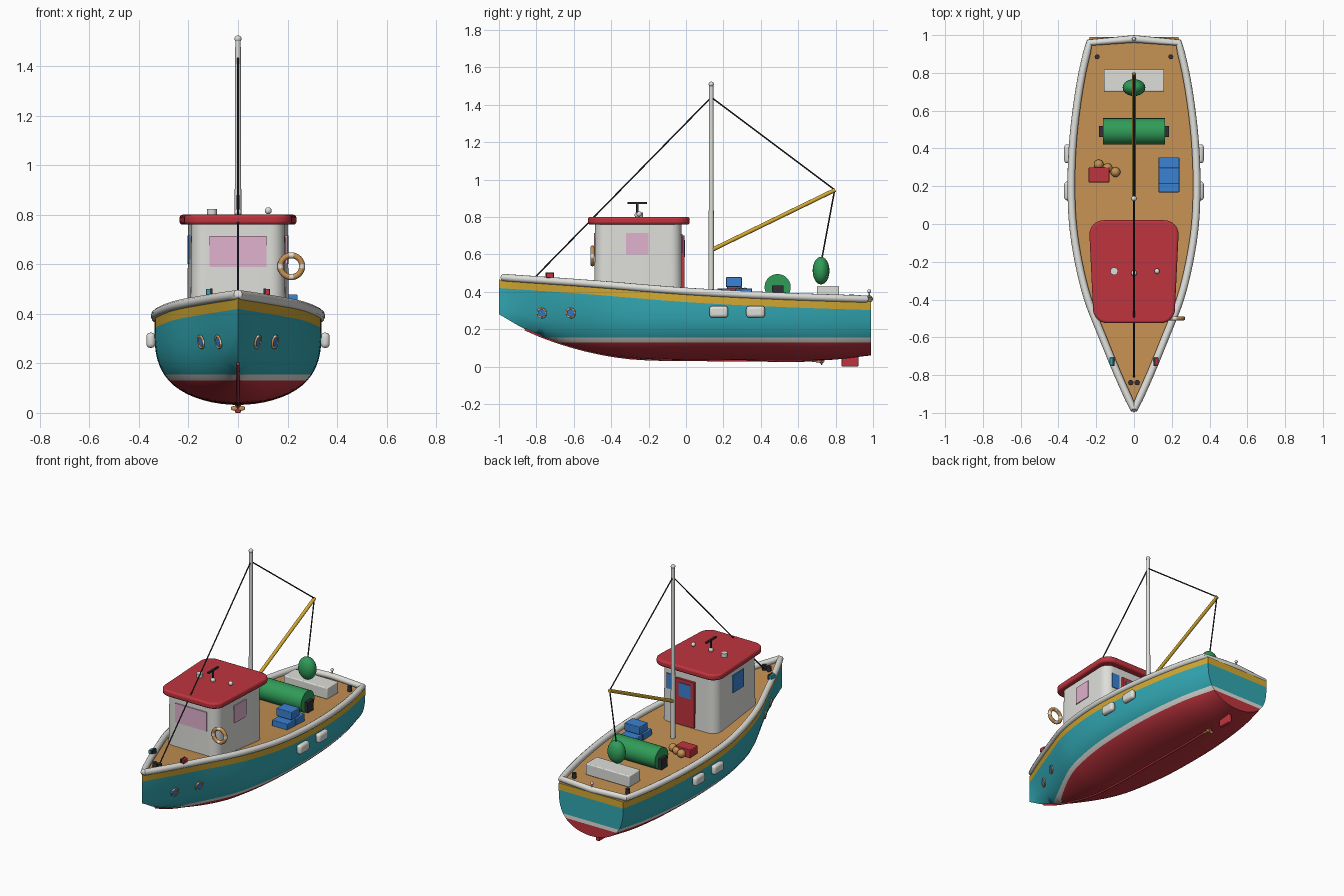
import bpy, bmesh, math
from mathutils import Vector, Matrix

if "Cube" in bpy.data.objects:
    bpy.data.objects.remove(bpy.data.objects["Cube"])


def material(name, r, g, b):
    m = bpy.data.materials.new(name)
    m.diffuse_color = [((c / 255 + 0.055) / 1.055) ** 2.4 for c in (r, g, b)] + [1]
    m.use_nodes = True
    m.node_tree.nodes["Principled BSDF"].inputs["Base Color"].default_value = m.diffuse_color
    return m


TEAL = material("teal", 50, 168, 180)
YELLOW = material("yellow", 212, 170, 50)
WHITE = material("white", 222, 222, 218)
RED = material("red", 192, 52, 62)
BLUE = material("blue", 58, 130, 212)
GREEN = material("green", 48, 156, 88)
WOOD = material("wood", 196, 144, 82)
DARK = material("dark", 48, 48, 54)
PINK = material("pink", 224, 178, 205)


def finish(name, bm, mats, smooth=35, bevel=0):
    bmesh.ops.recalc_face_normals(bm, faces=bm.faces)
    me = bpy.data.meshes.new(name)
    bm.to_mesh(me)
    bm.free()
    for m in mats:
        me.materials.append(m)
    ob = bpy.data.objects.new(name, me)
    bpy.context.collection.objects.link(ob)
    bpy.ops.object.select_all(action='DESELECT')
    bpy.context.view_layer.objects.active = ob
    ob.select_set(True)
    if bevel:
        mod = ob.modifiers.new("bevel", 'BEVEL')
        mod.width, mod.segments, mod.limit_method = bevel, 3, 'ANGLE'
    if smooth:
        bpy.ops.object.shade_smooth_by_angle(angle=math.radians(smooth))
    return ob


def box(name, centre, size, mat, bevel=0, turn=0):
    bm = bmesh.new()
    bmesh.ops.create_cube(bm, size=1, matrix=Matrix.Translation(centre) @
                          Matrix.Rotation(turn, 4, 'Z') @ Matrix.Diagonal((*size, 1)))
    return finish(name, bm, [mat], 35 if bevel else 0, bevel)


def ball(name, centre, size, mat):
    bm = bmesh.new()
    bmesh.ops.create_uvsphere(bm, u_segments=20, v_segments=12, radius=1,
                              matrix=Matrix.Translation(centre) @ Matrix.Diagonal((*size, 1)))
    return finish(name, bm, [mat], 60)


def rod(name, a, b, r, mat, r2=None, seg=16, bevel=0):
    a, b = Vector(a), Vector(b)
    bm = bmesh.new()
    bmesh.ops.create_cone(bm, cap_ends=True, segments=seg, radius1=r, radius2=r if r2 is None else r2,
                          depth=(b - a).length, matrix=Matrix.Translation((a + b) / 2) @
                          (b - a).to_track_quat('Z', 'Y').to_matrix().to_4x4())
    return finish(name, bm, [mat], 35, bevel)


def ring(name, centre, axis, R, r, mats, n=32, k=10):
    bm = bmesh.new()
    M = Matrix.Translation(centre) @ Vector(axis).to_track_quat('Z', 'Y').to_matrix().to_4x4()
    v = [[bm.verts.new(M @ Vector(((R + r * math.cos(q)) * math.cos(p), (R + r * math.cos(q)) * math.sin(p),
                                   r * math.sin(q)))) for q in [j * math.tau / k for j in range(k)]]
         for p in [i * math.tau / n for i in range(n)]]
    for i in range(n):
        for j in range(k):
            f = bm.faces.new((v[i][j], v[(i + 1) % n][j], v[(i + 1) % n][(j + 1) % k], v[i][(j + 1) % k]))
            f.material_index = 1 if len(mats) > 1 and (i + 1) % 8 < 2 else 0
    return finish(name, bm, mats, 60)


def prism(name, wf, wb, y0, y1, z0, z1, r, taper, mat, bevel=0):
    """Rounded four-sided block, half width wf at the front and wb at the back."""
    pts = []
    for cx, cy, a0 in ((wb - r, y1 - r, 0), (-wb + r, y1 - r, 90), (-wf + r, y0 + r, 180), (wf - r, y0 + r, 270)):
        for i in range(9):
            a = math.radians(a0 + i * 90 / 8)
            pts.append((cx + r * math.cos(a), cy + r * math.sin(a)))
    bm, ym = bmesh.new(), (y0 + y1) / 2
    lo = [bm.verts.new((x, y, z0)) for x, y in pts]
    hi = [bm.verts.new((x * taper, ym + (y - ym) * taper, z1)) for x, y in pts]
    bm.faces.new(lo)
    bm.faces.new(hi)
    for i in range(len(pts)):
        j = (i + 1) % len(pts)
        bm.faces.new((lo[i], lo[j], hi[j], hi[i]))
    return finish(name, bm, [mat], 35, bevel)


def curve(pts, y):
    """Smooth interpolation through (y, value) pairs."""
    n = len(pts)
    i = max(k for k in range(n - 1) if k == 0 or pts[k][0] <= y)
    slope = lambda k: ((pts[min(k + 1, n - 1)][1] - pts[max(k - 1, 0)][1]) /
                       (pts[min(k + 1, n - 1)][0] - pts[max(k - 1, 0)][0]))
    (a, p), (b, q) = pts[i], pts[i + 1]
    h = b - a
    t = (y - a) / h
    return ((2 * t**3 - 3 * t**2 + 1) * p + (t**3 - 2 * t**2 + t) * h * slope(i) +
            (3 * t**2 - 2 * t**3) * q + (t**3 - t**2) * h * slope(i + 1))


BEAM = [(-1, 0), (-.8, .09), (-.6, .172), (-.4, .25), (-.2, .3), (0, .33), (.2, .338), (.4, .332),
        (.6, .312), (.8, .28), (.99, .235)]
KEEL = [(-1, .28), (-.85, .195), (-.67, .125), (-.46, .07), (-.25, .042), (.2, .035), (.75, .035), (.99, .06)]
SHEER = [(-1, .465), (-.5, .43), (0, .39), (.5, .364), (1, .347)]


def hull_x(y, z):
    k, s = curve(KEEL, y), curve(SHEER, y)
    t = min(1, max(0, (z - k) / (s - k)))
    full = (1 - (1 - t) ** 3.5) ** .5
    b = min(1, max(0, (-.3 - y) / .7)) ** 1.5
    return curve(BEAM, y) * (full * (1 - b) + t ** .6 * b)


# Hull: paint bands run along the rows, deck and transom close the shell
bm = bmesh.new()
LOW, N = 9, 56
rows = []
for i in range(N + 1):
    y = -1 + 1.99 * i / N
    k, s = curve(KEEL, y), curve(SHEER, y)
    w0, w1, top = max(k, .13), max(k, .155), s - .045
    zs = [k + (w0 - k) * (j / LOW) ** 2 for j in range(LOW + 1)]
    zs += [w1 + (top - w1) * j / 6 for j in range(7)] + [s]
    rows.append([[bm.verts.new((m * hull_x(y, z), y, z)) for z in zs] for m in (-1, 1)])
M = len(zs)
band = lambda j: 0 if j < LOW else 1 if j == LOW else 3 if j == M - 2 else 2
for a, b in zip(rows, rows[1:]):
    for m in (0, 1):
        for j in range(M - 1):
            bm.faces.new((a[m][j], b[m][j], b[m][j + 1], a[m][j + 1])).material_index = band(j)
    bm.faces.new((a[0][-1], b[0][-1], b[1][-1], a[1][-1])).material_index = 4
L, R = rows[-1]
for j in range(M - 1):
    bm.faces.new((L[j], R[j], R[j + 1], L[j + 1])).material_index = band(j)
bmesh.ops.remove_doubles(bm, verts=bm.verts, dist=.0004)
finish("hull", bm, [RED, WHITE, TEAL, YELLOW, WOOD], 40)

# Bulwark rail and keel strip: swept tubes
def tube(name, pts, r, mat, closed=False):
    cu = bpy.data.curves.new(name, 'CURVE')
    cu.dimensions, cu.bevel_depth, cu.bevel_resolution, cu.use_fill_caps = '3D', r, 3, True
    sp = cu.splines.new('POLY')
    sp.points.add(len(pts) - 1)
    for p, c in zip(sp.points, pts):
        p.co = (*c, 1)
    sp.use_cyclic_u = closed
    cu.materials.append(mat)
    ob = bpy.data.objects.new(name, cu)
    bpy.context.collection.objects.link(ob)
    bpy.ops.object.select_all(action='DESELECT')
    bpy.context.view_layer.objects.active = ob
    ob.select_set(True)
    bpy.ops.object.convert(target='MESH')
    bpy.ops.object.shade_smooth_by_angle(angle=math.radians(40))


ys = [-.975 + 1.935 * i / 40 for i in range(41)]
side = [(curve(BEAM, y) - .006, y, curve(SHEER, y) + .013) for y in ys]
tube("rail", [(-x, y, z) for x, y, z in side] + [(0, .98, .362)] + side[::-1], .02, WHITE, True)
tube("keel_strip", [(0, y, curve(KEEL, y)) for y in [-.86 + .08 * i for i in range(21)]], .007, RED)
box("rudder", (0, .877, .035), (.025, .09, .07), RED, .006)
rod("propeller_shaft", (0, .66, .035), (0, .735, .025), .007, WOOD)
for i in range(3):
    a = math.radians(90 + 120 * i)
    ball("propeller_blade", (.017 * math.cos(a), .725, .025 + .013 * math.sin(a)), (.014, .005, .01), WOOD)

# Wheelhouse with windows, door and roof
prism("cabin", .192, .205, -.49, -.02, .38, .77, .06, .98, WHITE)
prism("roof", .217, .236, -.525, .02, .76, .8, .075, 1, RED, .012)
box("front_window", (0, -.488, .652), (.23, .009, .125), PINK)
box("right_window", (.197, -.26, .658), (.009, .12, .115), PINK, turn=-.027)
box("left_window", (-.197, -.26, .658), (.009, .12, .115), BLUE, turn=.027)
box("door", (.015, -.02, .55), (.135, .022, .3), RED)
box("door_window", (.015, -.008, .632), (.085, .006, .09), BLUE)
box("back_window", (.128, -.023, .658), (.055, .009, .1), BLUE)
ring("lifebuoy", (.215, -.5, .592), (0, 1, 0), .044, .012, [WOOD, WHITE])
rod("aerial_post", (0, -.26, .79), (0, -.26, .875), .006, DARK)
box("aerial_bar", (0, -.26, .875), (.012, .105, .01), DARK)
ball("aerial_base", (0, -.26, .81), (.015, .015, .015), WHITE)
rod("roof_vent", (-.105, -.25, .795), (-.105, -.25, .824), .02, WHITE)
ball("roof_lamp", (.122, -.25, .816), (.014, .014, .014), WHITE)

# Mast, boom and rigging
rod("mast", (0, .135, .37), (0, .135, 1.505), .015, WHITE, .011)
ball("mast_top", (0, .135, 1.51), (.014, .014, .014), WHITE)
rod("boom", (0, .14, .625), (0, .798, .945), .011, YELLOW)
for n, a, b in (("fore_stay", (0, .135, 1.44), (0, -.81, .475)), ("boom_stay", (0, .135, 1.44), (0, .795, .945)),
                ("hoist_line", (0, .795, .945), (0, .725, .57))):
    rod(n, a, b, .004, DARK, seg=8)

# Deck gear
ball("hanging_float", (0, .722, .513), (.06, .045, .074), GREEN)
rod("winch_drum", (-.165, .49, .425), (.165, .49, .425), .07, GREEN, seg=28)
box("stern_locker", (0, .76, .393), (.32, .118, .075), WHITE, .006)
for y, z in ((.213, .392), (.308, .392), (.256, .452)):
    box("fish_crate", (.185, y, z), (.11, .09 if z < .4 else .085, .052), BLUE, .004)
box("bait_box", (-.185, .26, .4), (.11, .08, .055), RED, .004)
for x, y in ((-.187, .315), (-.14, .295), (-.098, .275)):
    ball("net_float", (x, y, .396), (.026, .026, .026), WOOD)
rod("stern_lamp_post", (0, .98, .37), (0, .98, .4), .004, WHITE, seg=8)
ball("stern_lamp", (0, .98, .403), (.01, .01, .01), WHITE)

# Paired fittings on both sides
for m in (-1, 1):
    box("winch_stand", (m * .175, .49, .395), (.022, .06, .08), DARK)
    box("nav_light", (m * .12, -.728, .488), (.018, .04, .026), RED if m > 0 else TEAL, .003)
    box("nav_light_back", (m * .108, -.728, .486), (.012, .045, .032), DARK)
    rod("bow_bollard", (m * .017, -.84, .44), (m * .017, -.84, .485), .014, DARK)
    rod("stern_bollard", (m * .195, .885, .34), (m * .195, .885, .385), .013, DARK)
    for y in (.175, .372):
        box("fender", (m * .352, y, .293), (.036, .1, .062), WHITE, .016)
    for y in (-.77, -.615):
        z, e = .287, .01
        x = hull_x(y, z)
        n = Vector((m, -m * m * (hull_x(y + e, z) - hull_x(y - e, z)) / (2 * e),
                    -(hull_x(y, z + e) - hull_x(y, z - e)) / (2 * e))).normalized()
        p = Vector((m * x, y, z))
        rod("porthole_glass", p - n * .01, p + n * .005, .022, BLUE, seg=20)
        ring("porthole_rim", p + n * .003, n, .024, .005, [WOOD, WHITE], 24, 8)
